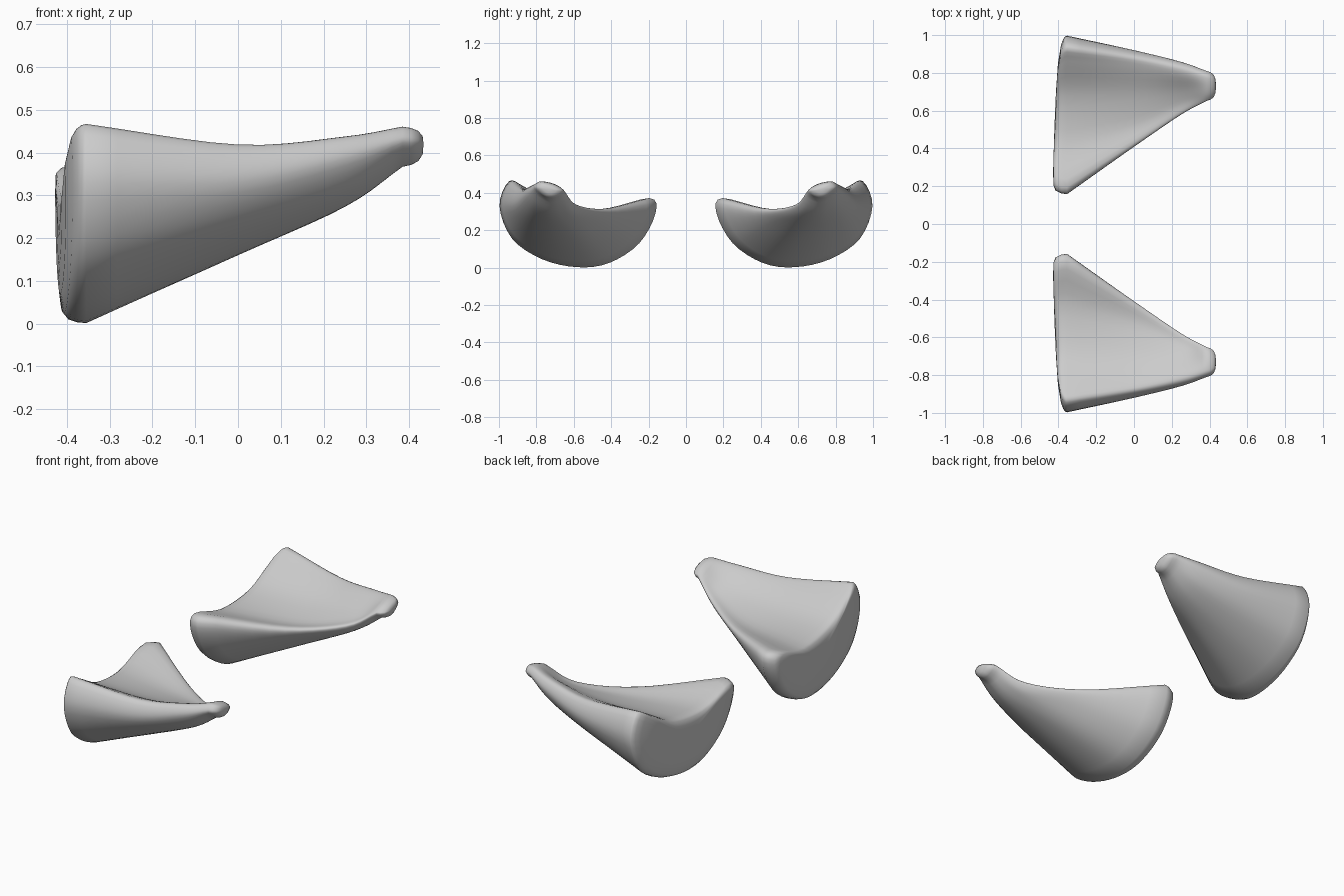
import bpy, bmesh
from mathutils import Vector

if "Cube" in bpy.data.objects:
    bpy.data.objects.remove(bpy.data.objects["Cube"])

# Cross-sections (y, z) along x, each running from the inner rim under the belly to the outer rim and back over the top
SECTIONS = [
    (-0.355, [(.195, .372), (.163, .29), (.25, .13), (.41, .025), (.58, .002), (.77, .045),
              (.93, .155), (.997, .33), (.945, .462), (.86, .43), (.68, .337), (.43, .312)]),
    (0.0, [(.43, .315), (.41, .29), (.45, .235), (.53, .18), (.62, .16), (.74, .175),
           (.86, .235), (.92, .33), (.89, .413), (.83, .405), (.69, .34), (.53, .305)]),
    (0.25, [(.59, .338), (.58, .322), (.60, .295), (.635, .28), (.69, .273), (.75, .283),
            (.82, .32), (.858, .385), (.835, .433), (.79, .43), (.71, .38), (.64, .348)]),
    (0.385, [(.66, .42), (.652, .408), (.662, .39), (.685, .375), (.715, .367), (.75, .373),
             (.79, .40), (.81, .43), (.79, .457), (.76, .46), (.72, .452), (.685, .438)]),
]


def spline(a, b, c, d, t):
    return 0.5 * (2 * b + (c - a) * t + (2 * a - 5 * b + 4 * c - d) * t * t
                  + (3 * b - a - 3 * c + d) * t ** 3)


def smooth_loop(pts, n=4):
    k = len(pts)
    return [spline(pts[i - 1], pts[i], pts[(i + 1) % k], pts[(i + 2) % k], j / n)
            for i in range(k) for j in range(n)]


def shrink(ring, centre, scale, dx, slant=0.0):
    # Cap ring: scaled towards the centre, pushed along x, leaning with y
    out = []
    for p in ring:
        q = centre + (p - centre) * scale
        out.append(Vector((p.x + dx + slant * (q.y - 0.58), q.y, q.z)))
    return out


# Body rings, smoothed around and along
key = [smooth_loop([Vector((x, y, z)) for y, z in s]) for x, s in SECTIONS]
first = [2 * p - q for p, q in zip(key[0], key[1])]
last = [2 * p - q for p, q in zip(key[-1], key[-2])]
ext = [first] + key + [last]
rings = []
for i in range(1, len(ext) - 2):
    for j in range(5):
        rings.append([spline(*pts, j / 5) for pts in zip(*ext[i - 1:i + 3])])
rings.append(key[-1])

# Rounded back face and rounded tip
back_c, tip_c = Vector((0, .57, .2)), Vector((0, .73, .42))
back = [shrink(key[0], back_c, s, dx, sl) for s, dx, sl in
        [(.3, -.063, .04), (.65, -.06, .045), (.88, -.052, .055), (.955, -.04, .05), (.99, -.02, .025)]]
tip = [shrink(key[-1], tip_c, s, dx) for s, dx in [(.92, .02), (.75, .037), (.45, .047)]]
rings = back + rings + tip

bm = bmesh.new()
loops = [[bm.verts.new(p) for p in r] for r in rings]
n = len(loops[0])
for a, b in zip(loops, loops[1:]):
    for i in range(n):
        j = (i + 1) % n
        bm.faces.new((a[i], a[j], b[j], b[i]))
for loop, pos in ((loops[0], (-.419, .57, .2)), (loops[-1], (.434, .73, .42))):
    v = bm.verts.new(pos)
    for i in range(n):
        bm.faces.new((loop[i], loop[(i + 1) % n], v))
bmesh.ops.recalc_face_normals(bm, faces=bm.faces)
mesh = bpy.data.meshes.new("saddle_wedge")
bm.to_mesh(mesh)
bm.free()
mesh.shade_smooth()

# Pair of wedges mirrored across y = 0
wedge = bpy.data.objects.new("saddle_wedge_pair", mesh)
bpy.context.collection.objects.link(wedge)
mirror = wedge.modifiers.new("Mirror", 'MIRROR')
mirror.use_axis = (False, True, False)
